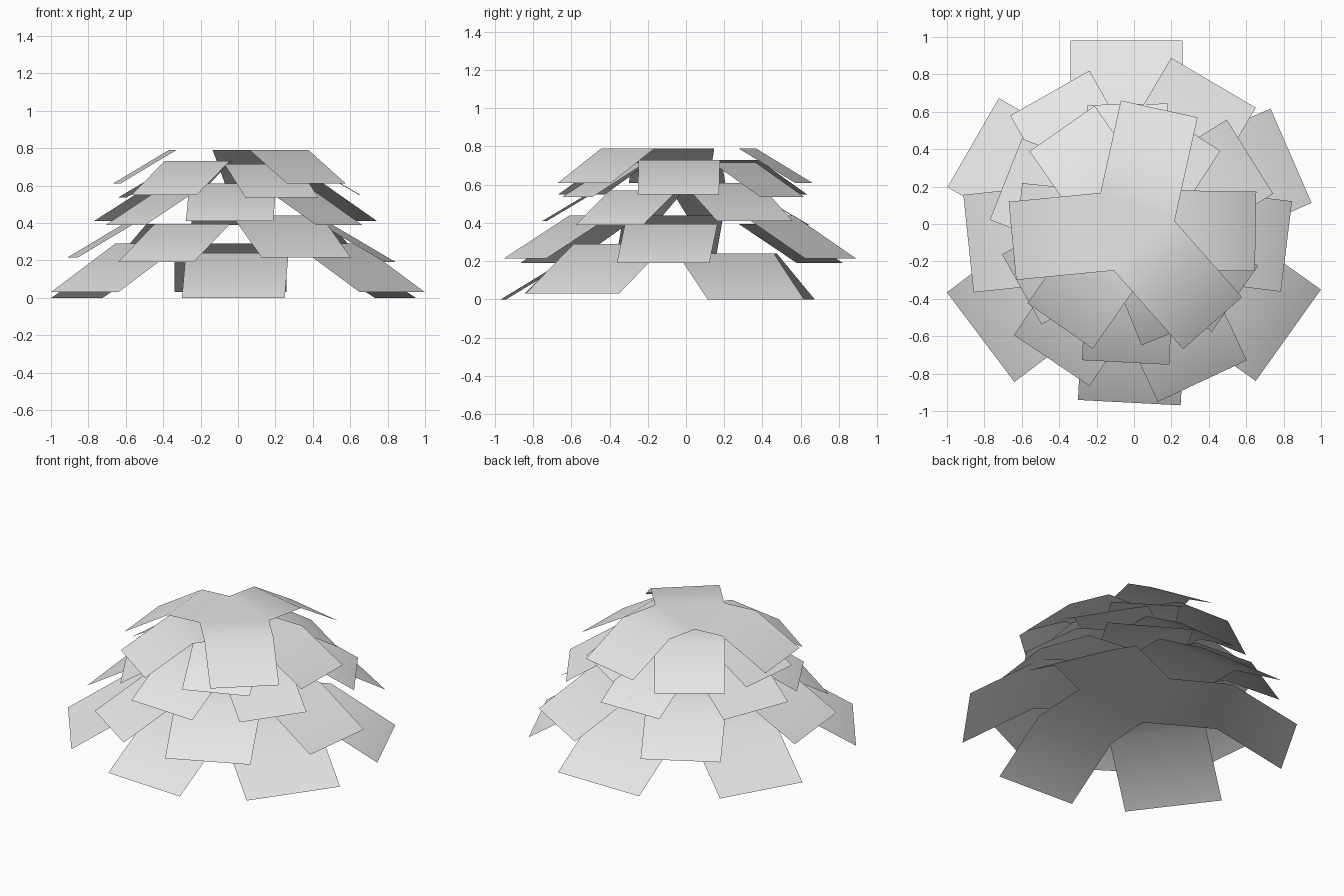
import bpy
import bmesh
from math import radians, cos, sin
from mathutils import Vector
from mathutils.geometry import intersect_line_line

cube = bpy.data.objects.get("Cube")
if cube:
    bpy.data.objects.remove(cube, do_unlink=True)

# One plain grey for every leaf
grey = bpy.data.materials.new("light_grey")
grey.use_nodes = True
colour = (0.8, 0.8, 0.8, 1.0)
grey.diffuse_color = colour
grey.node_tree.nodes["Principled BSDF"].inputs["Base Color"].default_value = colour

FLAP_REACH = 0.72   # horizontal run of the drooping tip, per unit of leaf width


def side_crossing(leaf_a, leaf_b, width):
    """Point where the left side of one leaf meets the right side of the next."""
    (mid_a, out_a, side_a), (mid_b, out_b, side_b) = leaf_a, leaf_b
    start_a = mid_a + side_a * width / 2
    start_b = mid_b - side_b * width / 2
    return intersect_line_line(start_a, start_a - out_a, start_b, start_b - out_b)[0]


def whorl(name, width, tip_z, hub_z, leaves):
    """Three bent leaves joined by a flat triangular hub.
    Each leaf is (direction in degrees, tip middle x, tip middle y), counterclockwise."""
    frames = []
    for angle, x, y in leaves:
        a = radians(angle)
        frames.append((Vector((x, y, hub_z)), Vector((cos(a), sin(a), 0)),
                       Vector((-sin(a), cos(a), 0))))

    bm = bmesh.new()
    hub = [bm.verts.new(side_crossing(frames[i], frames[(i + 1) % 3], width))
           for i in range(3)]
    bm.faces.new(hub)
    drop = Vector((0, 0, tip_z - hub_z))
    for i, (mid, out, side) in enumerate(frames):
        half = side * width / 2
        bend = mid - out * width * FLAP_REACH
        bend_right, bend_left = bm.verts.new(bend - half), bm.verts.new(bend + half)
        tip_right = bm.verts.new(mid - half + drop)
        tip_left = bm.verts.new(mid + half + drop)
        bm.faces.new((hub[i - 1], bend_right, bend_left, hub[i]))
        bm.faces.new((bend_right, tip_right, tip_left, bend_left))

    for face in bm.faces:
        face.smooth = True
    mesh = bpy.data.meshes.new(name)
    bm.to_mesh(mesh)
    bm.free()
    mesh.materials.append(grey)
    obj = bpy.data.objects.new(name, mesh)
    bpy.context.collection.objects.link(obj)
    return obj


# Bottom tier
whorl("bottom_leaves_lower", 0.55, 0.0, 0.24,
      [(23.5, 0.84, 0.365), (150, -0.86, 0.435), (267, -0.025, -0.955)])
whorl("bottom_leaves_upper", 0.6, 0.03, 0.29,
      [(90, -0.04, 0.98), (217, -0.82, -0.605), (324.5, 0.825, -0.595)])

# Lower middle tier
whorl("lower_leaves_lower", 0.487, 0.19, 0.395,
      [(-7, 0.815, -0.12), (119.5, -0.45, 0.70), (236, -0.44, -0.73)])
whorl("lower_leaves_upper", 0.525, 0.215, 0.44,
      [(59.5, 0.425, 0.755), (186, -0.885, -0.105), (295, 0.365, -0.84)])

# Upper middle tier
whorl("middle_leaves_lower", 0.43, 0.39, 0.57,
      [(91, -0.035, 0.64), (209.5, -0.6, -0.35), (325, 0.54, -0.40)])
whorl("middle_leaves_upper", 0.467, 0.41, 0.61,
      [(32, 0.62, 0.36), (158.5, -0.685, 0.24), (267, -0.045, -0.74)])

# Top tier
whorl("top_leaves_lower", 0.42, 0.535, 0.715,
      [(57, 0.285, 0.505), (174, -0.62, 0.01), (292, 0.235, -0.57)])
whorl("top_leaves_middle", 0.425, 0.55, 0.73,
      [(-1, 0.65, -0.04), (125, -0.385, 0.51), (235, -0.395, -0.545)])
whorl("top_leaves_crown", 0.42, 0.61, 0.79,
      [(77.5, 0.135, 0.615), (185.5, -0.65, -0.09), (311.5, 0.42, -0.53)])
